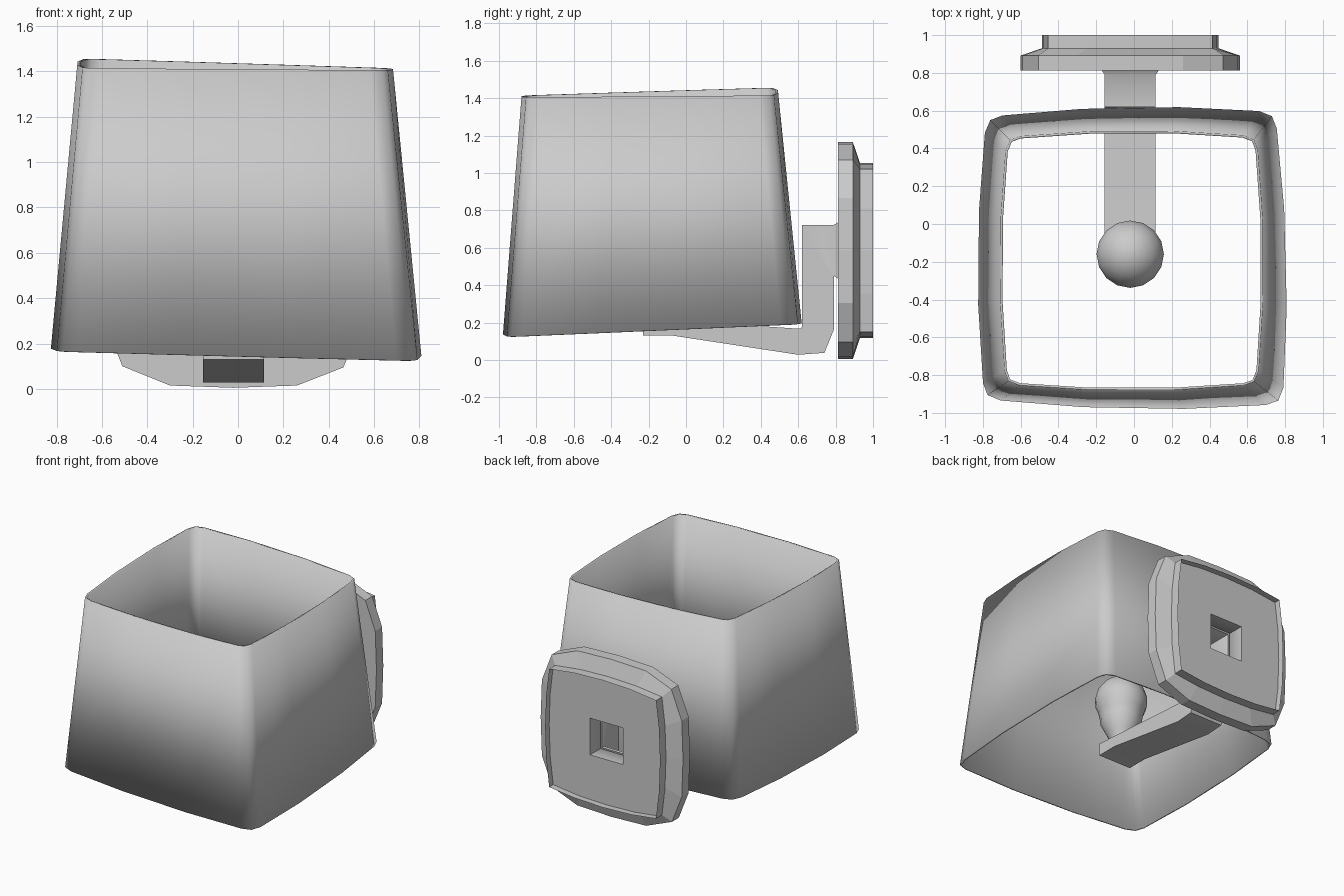
import bpy, bmesh, math

if "Cube" in bpy.data.objects:
    bpy.data.objects.remove(bpy.data.objects["Cube"])

CX = -0.02  # centre line of plate, arm and bulb


def make(name, rings, cap_end=False, fix_normals=True, angle=None):
    """Skin a list of equal-length closed rings into one object."""
    bm = bmesh.new()
    vs = [[bm.verts.new(p) for p in r] for r in rings]
    for a, b in zip(vs, vs[1:]):
        n = len(a)
        for i in range(n):
            j = (i + 1) % n
            bm.faces.new((a[i], a[j], b[j], b[i]))
    if cap_end:
        bm.faces.new(vs[-1])
    if fix_normals:
        bmesh.ops.recalc_face_normals(bm, faces=bm.faces)
    me = bpy.data.meshes.new(name)
    bm.to_mesh(me)
    bm.free()
    ob = bpy.data.objects.new(name, me)
    bpy.context.collection.objects.link(ob)
    if angle:
        bpy.ops.object.select_all(action='DESELECT')
        ob.select_set(True)
        bpy.context.view_layer.objects.active = ob
        bpy.ops.object.shade_smooth_by_angle(angle=math.radians(angle))
    return ob


def four_fold(points):
    """Repeat one side of an outline by quarter turns."""
    out = []
    for _ in range(4):
        out += points
        points = [(-y, x) for x, y in points]
        out, points = out, points
    return out


# Shade: rounded-square outline warped to slightly uneven corners
outline = four_fold([(1, -0.32), (1, 0.32), (0.965, 0.85), (0.935, 0.93), (0.85, 0.965)])


def warp(fl, fr, br, bl):
    ring = []
    for u, v in outline:
        s, t = (u / 0.935 + 1) / 2, (v / 0.935 + 1) / 2
        ring.append([(1 - s) * (1 - t) * a + s * (1 - t) * b + s * t * c + (1 - s) * t * d
                     for a, b, c, d in zip(fl, fr, br, bl)])
    return ring


bottom = warp((-0.775, -0.91, 0.165), (0.768, -0.935, 0.125),
              (0.73, 0.575, 0.19), (-0.765, 0.55, 0.20))
top = warp((-0.665, -0.835, 1.415), (0.64, -0.835, 1.405),
           (0.635, 0.45, 1.415), (-0.66, 0.445, 1.455))
shade = make("shade", [bottom, top], fix_normals=False, angle=40)
solid = shade.modifiers.new("wall", 'SOLIDIFY')
solid.thickness = 0.013
solid.offset = -1

# Wall plate: chamfered front, recessed back, square hole into the arm
outer = four_fold([(0.58, 0), (0.57, 0.28), (0.49, 0.485), (0.28, 0.57)])
inner = four_fold([(0.468, 0), (0.46, 0.23), (0.435, 0.435), (0.23, 0.46)])
hole = four_fold([(0.135, 0), (0.135, 0.07), (0.135, 0.135), (0.07, 0.135)])
layers = [(hole, 0.812), (outer, 0.812), (outer, 0.892), (inner, 0.93),
          (inner, 1.0), (inner, 0.953), (hole, 0.953)]
make("wall_plate", [[(CX + x, y, 0.585 + z) for x, z in o] for o, y in layers])

# Arm: hollow rectangular tube, (half width, lower y z, upper y z)
sections = [
    (0.135, 0.953, 0.45, 0.953, 0.72),
    (0.135, 0.83, 0.45, 0.83, 0.72),
    (0.150, 0.812, 0.435, 0.812, 0.735),
    (0.135, 0.79, 0.45, 0.79, 0.722),
    (0.135, 0.79, 0.44, 0.62, 0.722),
    (0.135, 0.79, 0.16, 0.62, 0.18),
    (0.135, 0.74, 0.038, 0.615, 0.168),
    (0.135, 0.60, 0.028, 0.59, 0.168),
    (0.135, -0.07, 0.13, -0.07, 0.212),
    (0.135, -0.23, 0.13, -0.23, 0.22),
]
make("arm", [[(CX - w, y0, z0), (CX + w, y0, z0), (CX + w, y1, z1), (CX - w, y1, z1)]
             for w, y0, z0, y1, z1 in sections], cap_end=True, angle=50)

# Lamp holder and bulb: turned profile (radius, height)
profile = [(0.06, 0.20), (0.065, 0.25), (0.10, 0.31), (0.14, 0.39), (0.145, 0.43), (0.155, 0.48)]
profile += [(0.18 * math.cos(a), 0.57 + 0.18 * math.sin(a))
            for a in [math.radians(d) for d in (-12, 8, 28, 48, 66, 82)]]
N = 16
make("bulb", [[(CX + r * math.cos(2 * math.pi * i / N), -0.16 + r * math.sin(2 * math.pi * i / N), z)
               for i in range(N)] for r, z in profile], cap_end=True, angle=40)
